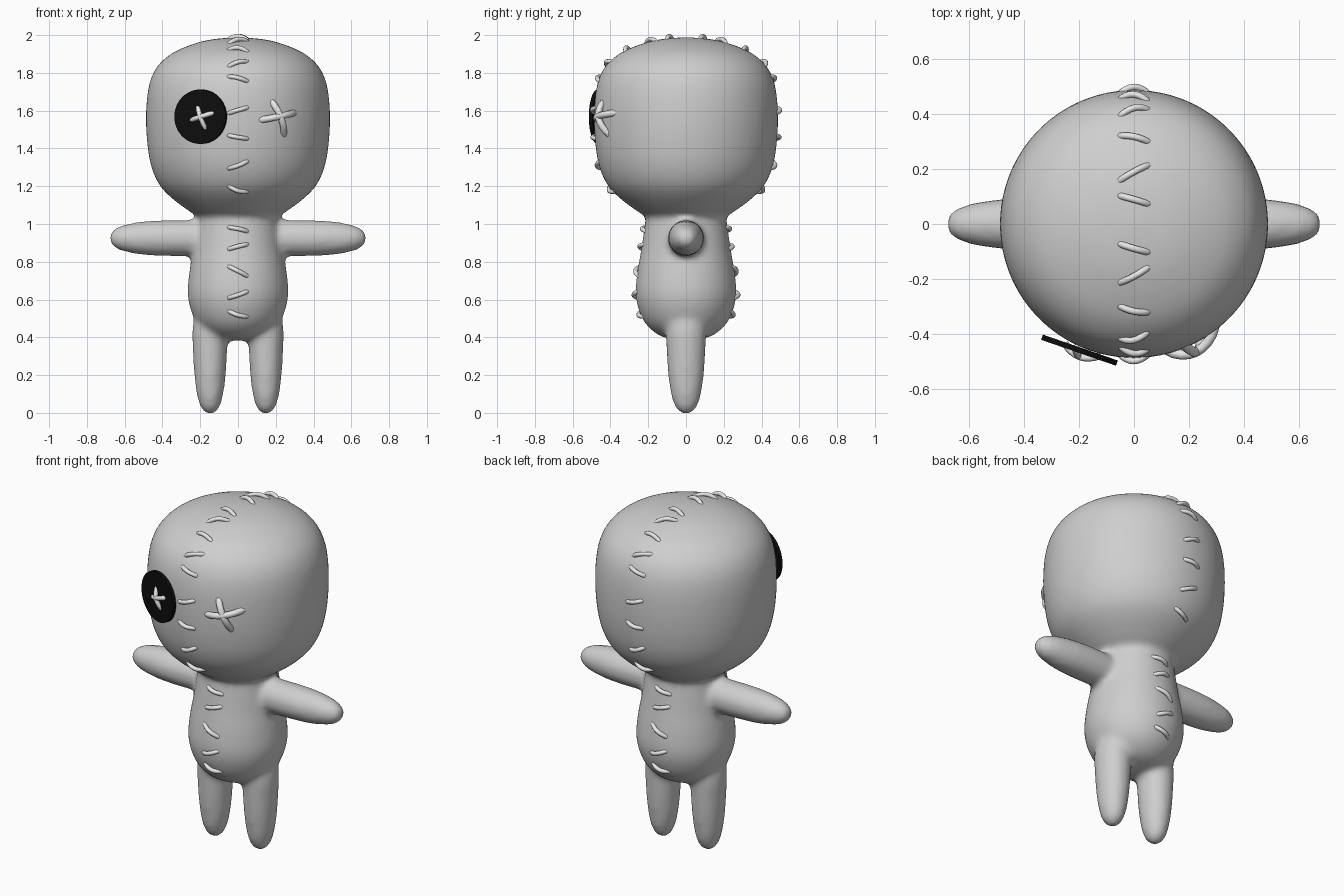
import bpy, bmesh, math
from mathutils import Matrix, Vector
from mathutils.bvhtree import BVHTree

if "Cube" in bpy.data.objects:
    bpy.data.objects.remove(bpy.data.objects["Cube"])


def material(name, grey):
    m = bpy.data.materials.new(name)
    m.use_nodes = True
    colour = (grey, grey, grey, 1)
    m.diffuse_color = colour
    m.node_tree.nodes["Principled BSDF"].inputs["Base Color"].default_value = colour
    return m


CLOTH = material("grey cloth", 0.62)
THREAD = material("pale thread", 0.8)
BLACK = material("black button", 0.004)


def smooth_profile(points, steps=4):
    """Pass a smooth line through (radius, height) points."""
    p = [Vector(a) for a in points]
    p = [p[0]] + p + [p[-1]]
    out = []
    for a, b, c, d in zip(p, p[1:], p[2:], p[3:]):
        for i in range(steps):
            t = i / steps
            out.append(b + (c - a) * t / 2 + (a * 2 - b * 5 + c * 4 - d) * t * t / 2
                       + (b * 3 - a - c * 3 + d) * t ** 3 / 2)
    return out + [p[-1]]


def lathe(bm, points, matrix=Matrix(), sides=64):
    """Turn a profile that starts and ends on the axis into a closed form."""
    line = smooth_profile(points)
    ends = [bm.verts.new(matrix @ Vector((0, 0, line[i].y))) for i in (0, -1)]
    rings = []
    for r, z in line[1:-1]:
        rings.append([bm.verts.new(matrix @ Vector((r * math.cos(a), r * math.sin(a), z)))
                      for a in (math.tau * k / sides for k in range(sides))])
    for k in range(sides):
        n = (k + 1) % sides
        bm.faces.new((ends[0], rings[0][n], rings[0][k]))
        bm.faces.new((ends[1], rings[-1][k], rings[-1][n]))
        for low, high in zip(rings, rings[1:]):
            bm.faces.new((low[k], low[n], high[n], high[k]))


def add_mesh(name, bm, mat):
    mesh = bpy.data.meshes.new(name)
    bm.to_mesh(mesh)
    bm.free()
    mesh.materials.append(mat)
    obj = bpy.data.objects.new(name, mesh)
    bpy.context.collection.objects.link(obj)
    return obj


# Stuffed body: head, torso, arms and legs fused into one soft skin
HEAD = [(0, 1.03), (.2, 1.045), (.29, 1.09), (.4, 1.185), (.455, 1.29), (.48, 1.42), (.487, 1.57),
        (.478, 1.7), (.453, 1.79), (.405, 1.86), (.32, 1.92), (.17, 1.972), (0, 1.99)]
TORSO = [(0, .38), (.12, .4), (.2, .455), (.245, .53), (.267, .63), (.257, .75),
         (.238, .86), (.222, .97), (.21, 1.05), (.2, 1.1), (0, 1.12)]
ARM = [(0, .1), (.07, .11), (.092, .2), (.096, .32), (.093, .45), (.082, .55),
       (.062, .63), (.035, .67), (0, .684)]
LEG = [(0, -.008), (.035, .006), (.056, .04), (.073, .1), (.086, .2), (.094, .33),
       (.096, .45), (.07, .52), (0, .54)]

bm = bmesh.new()
lathe(bm, HEAD)
lathe(bm, TORSO)
for side in (-1, 1):
    lathe(bm, ARM, Matrix.Translation((0, 0, .925)) @ Matrix.Rotation(side * math.pi / 2, 4, "Y"))
    lathe(bm, LEG, Matrix.Translation((side * .148, 0, 0)) @ Matrix.Diagonal((.97, 1.1, 1, 1)))
bmesh.ops.recalc_face_normals(bm, faces=bm.faces)
body = add_mesh("body", bm, CLOTH)
remesh = body.modifiers.new("fuse", "REMESH")
remesh.mode = "VOXEL"
remesh.voxel_size = .018
remesh.use_smooth_shade = True
soften = body.modifiers.new("soften", "SMOOTH")
soften.factor = .5
soften.iterations = 8

# Button eye on the model's right
bm = bmesh.new()
facing = Vector((-.327, -.945, 0)).to_track_quat("Z", "Y").to_matrix().to_4x4()
bmesh.ops.create_cone(bm, cap_ends=True, segments=48, radius1=.144, radius2=.144, depth=.02,
                      matrix=Matrix.Translation((-.198, -.458, 1.568)) @ facing)
button = add_mesh("button_eye", bm, BLACK)

# Surfaces that the thread is sewn onto
bpy.context.view_layer.update()
graph = bpy.context.evaluated_depsgraph_get()
skin = BVHTree.FromObject(body, graph)
plate = BVHTree.FromObject(button, graph)


def stitch(name, target, start, end, ray, lift=.012, radius=.012, sink=.016):
    """Sew an arched thread over a surface between two points cast along a ray."""
    path = []
    for i in range(9):
        t = i / 8
        origin = Vector(start).lerp(Vector(end), t)
        hit, normal, _, _ = target.ray_cast(origin, Vector(ray))
        if hit:
            path.append(hit + normal * ((lift + sink) * math.sin(math.pi * t) ** .8 - sink))
    curve = bpy.data.curves.new(name, "CURVE")
    curve.dimensions = "3D"
    curve.bevel_depth = radius
    curve.bevel_resolution = 3
    curve.use_fill_caps = True
    curve.resolution_u = 2
    curve.materials.append(THREAD)
    spline = curve.splines.new("POLY")
    spline.points.add(len(path) - 1)
    for point, co in zip(spline.points, path):
        point.co = (*co, 1)
    spline.use_smooth = True
    bpy.context.collection.objects.link(bpy.data.objects.new(name, curve))


# Seam stitches down the front, repeated half a turn round for the back
UPRIGHT = [(1.85, .03), (1.77, -.03), (1.602, .035), (1.46, -.02), (1.312, .045), (1.183, -.035),
           (.973, -.025), (.88, .03), (.75, -.06), (.625, .04), (.522, -.035)]
CROWN = [(-.088, -.035), (-.187, .065), (-.312, -.025)]
for face, turn in (("front", 1), ("back", -1)):
    for z, rise in UPRIGHT:
        stitch(face + "_seam_stitch", skin, (-.058 * turn, -2 * turn, z - rise / 2),
               (.058 * turn, -2 * turn, z + rise / 2), (0, turn, 0))
    for y, rise in CROWN:
        stitch(face + "_crown_stitch", skin, (-.06 * turn, (y - rise / 2) * turn, 3),
               (.06 * turn, (y + rise / 2) * turn, 3), (0, 0, -1))

# Crossed thread eye on the model's left
for a, b in (((.12, 1.55), (.305, 1.59)), ((.183, 1.65), (.248, 1.47))):
    stitch("cross_eye", skin, (a[0], -2, a[1]), (b[0], -2, b[1]), (0, 1, 0), .03, .018)

# Crossed thread holding the button
for a, b in (((-.255, 1.548), (-.128, 1.59)), ((-.217, 1.625), (-.172, 1.5))):
    stitch("button_thread", plate, (a[0], -2, a[1]), (b[0], -2, b[1]), (0, 1, 0), .012, .013)
